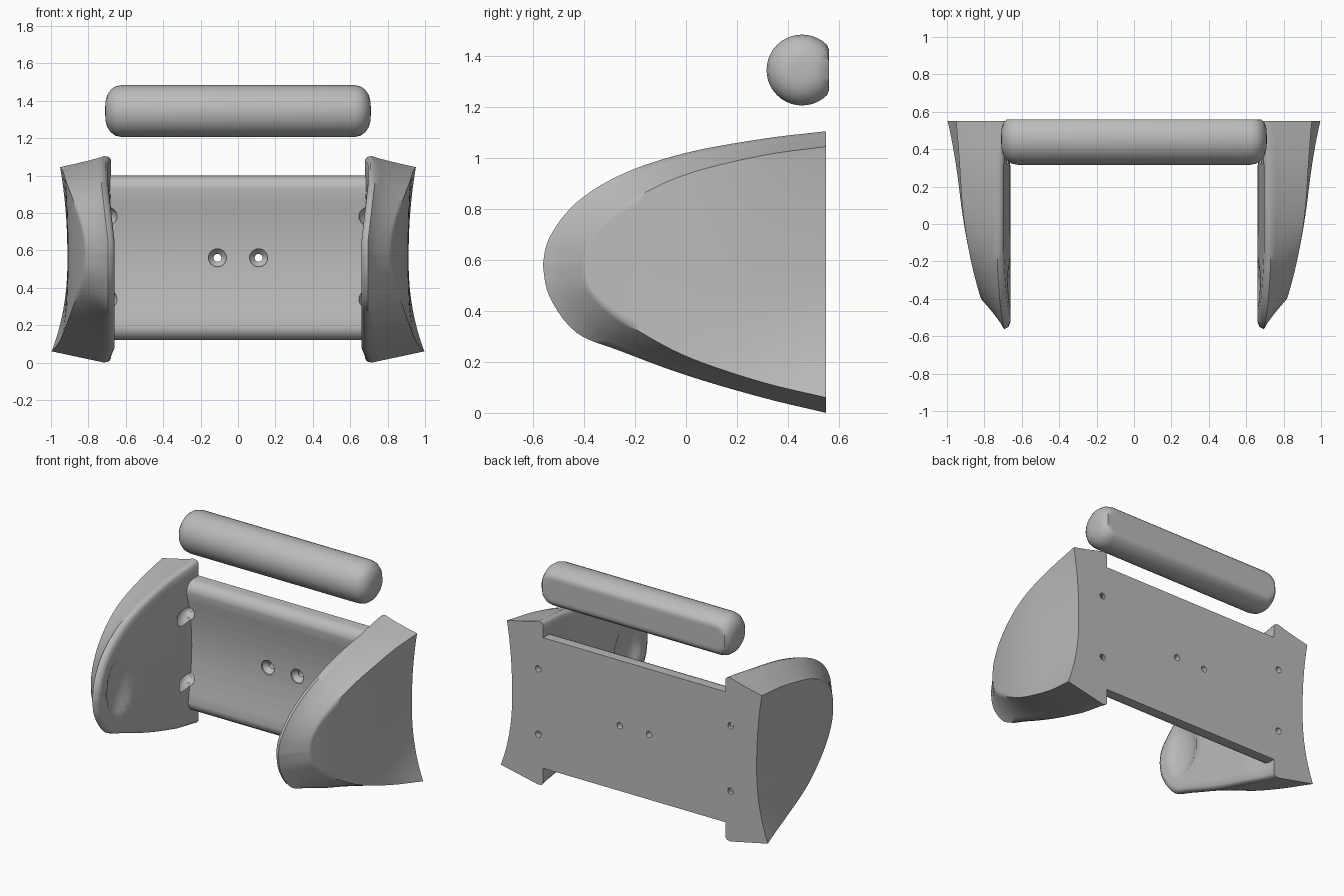
import bpy, bmesh, math
from mathutils import Vector

cube = bpy.data.objects.get("Cube")
if cube:
    bpy.data.objects.remove(cube)

BACK = 0.55
grey = bpy.data.materials.new("light_grey")
grey.use_nodes = True
grey.diffuse_color = (0.5, 0.5, 0.5, 1)
grey.node_tree.nodes["Principled BSDF"].inputs["Base Color"].default_value = (0.5, 0.5, 0.5, 1)


def loft(name, loops, cap_end=True):
    """Join equal closed loops of points into one solid."""
    bm = bmesh.new()
    rings = [[bm.verts.new(p) for p in loop] for loop in loops]
    n = len(rings[0])
    for a, b in zip(rings, rings[1:]):
        for k in range(n):
            m = (k + 1) % n
            bm.faces.new((a[k], a[m], b[m], b[k]))
    bm.faces.new(rings[0])
    if cap_end:
        bm.faces.new(rings[-1])
    bmesh.ops.remove_doubles(bm, verts=bm.verts, dist=0.0005)
    bmesh.ops.dissolve_degenerate(bm, edges=bm.edges, dist=0.0005)
    bmesh.ops.recalc_face_normals(bm, faces=bm.faces)
    mesh = bpy.data.meshes.new(name)
    bm.to_mesh(mesh)
    bm.free()
    mesh.materials.append(grey)
    ob = bpy.data.objects.new(name, mesh)
    bpy.context.scene.collection.objects.link(ob)
    return ob


def activate(ob):
    bpy.ops.object.select_all(action='DESELECT')
    ob.select_set(True)
    bpy.context.view_layer.objects.active = ob


def cut(ob, cutters):
    activate(ob)
    for c in cutters:
        mod = ob.modifiers.new("hole", 'BOOLEAN')
        mod.operation = 'DIFFERENCE'
        mod.solver = 'EXACT'
        mod.object = c
        bpy.ops.object.modifier_apply(modifier=mod.name)


def smooth(ob, angle=40):
    activate(ob)
    bpy.ops.object.shade_smooth_by_angle(angle=math.radians(angle))


def spline(pts, steps=5):
    """Smooth curve through the given points."""
    pts = [Vector(p) for p in pts]
    ext = [2 * pts[0] - pts[1]] + pts + [pts[-1]]
    out = []
    for i in range(1, len(ext) - 2):
        a, b, c, d = ext[i - 1:i + 3]
        for s in range(steps):
            t = s / steps
            out.append(0.5 * (2 * b + (c - a) * t + (2 * a - 5 * b + 4 * c - d) * t ** 2
                              + (3 * b - a - 3 * c + d) * t ** 3))
    return out + [pts[-1]]


def clamp(v):
    return max(0, min(1, v))


# Arm outlines in (y, z), from the wall to the tip
rim_top = spline([(BACK, 1.105), (0.3, 1.075), (0, 1.02), (-0.25, 0.937),
                  (-0.43, 0.825), (-0.535, 0.69), (-0.562, 0.58)])
rim_low = spline([(BACK, 0), (0.3, 0.06), (0, 0.148), (-0.25, 0.24),
                  (-0.43, 0.315), (-0.535, 0.455), (-0.562, 0.58)])
face_top = spline([(BACK, 1.045), (0.3, 1.01), (0.03, 0.945), (-0.15, 0.87),
                   (-0.3, 0.77), (-0.38, 0.67), (-0.4, 0.58)])
face_low = spline([(BACK, 0.06), (0.3, 0.12), (0.03, 0.21), (-0.15, 0.3),
                   (-0.3, 0.4), (-0.38, 0.49), (-0.4, 0.58)])


def outer_x(y, z):
    # bulging face that flares out towards the wall corners
    base = 0.912 - 0.1 * clamp((0.2 - y) / 0.62) ** 2
    h = (z - 0.55) / 0.5
    flare = (0.088 if h < 0 else 0.04) * abs(h) ** 2.2
    return base + flare * clamp((y + 0.3) / 0.85) ** 1.5


def inner_x(y, z):
    # shallow oval pocket for the roller, with the wall leaning out at the top
    d = ((y + 0.32) / 0.13) ** 2 + ((z - 0.575) / 0.18) ** 2
    pocket = 0.045 * max(0, 1 - d) ** 0.6
    lean = 0.035 * clamp((z - 0.65) / 0.3) * clamp((0.5 - y) / 0.2)
    return 0.66 + pocket + lean + 0.02 * clamp((y - 0.3) / 0.2)


def arm_loop(pt, pl, ft, fl, cells=18):
    centre = Vector((BACK, 0.56))
    it, il = pt.lerp(centre, 0.035), pl.lerp(centre, 0.035)

    def edge(p, f):
        x0, x1 = inner_x(*p), outer_x(*f)
        pts = [(x0 + 0.011, p.lerp(centre, 0.01)), (x0 + 0.035, p)]
        bend = 1.15 - 0.3 * clamp((p.y + 0.3) / 0.6)
        for t in (0.15, 0.35, 0.55, 0.75, 0.9):
            pts.append((x0 + 0.035 + (x1 - x0 - 0.035) * t, p.lerp(f, t ** bend)))
        return [(x, q[0], q[1]) for x, q in pts]

    loop = [(inner_x(*q), *q) for q in (il.lerp(it, k / cells) for k in range(cells + 1))]
    loop += edge(pt, ft)
    loop += [(outer_x(*q), *q) for q in (ft.lerp(fl, k / cells) for k in range(cells + 1))]
    return loop + edge(pl, fl)[::-1]


arm_loops = [arm_loop(*v) for v in zip(rim_top, rim_low, face_top, face_low)]


# Back plate: rounded front edges and a hollow front
def plate_section(x):
    pts = [(x, BACK, 0.12), (x, 0.5, 0.12)]
    for k in range(1, 7):
        a = k / 6 * math.pi / 2
        pts.append((x, 0.5 - 0.07 * math.sin(a), 0.19 - 0.07 * math.cos(a)))
    for k in range(1, 12):
        u = k / 12
        pts.append((x, 0.43 + 0.045 * math.sin(u * math.pi), 0.19 + 0.74 * u))
    for k in range(7):
        a = k / 6 * math.pi / 2
        pts.append((x, 0.5 - 0.07 * math.cos(a), 0.93 + 0.07 * math.sin(a)))
    return pts + [(x, BACK, 1.0)]


plate = loft("back_plate", [plate_section(x) for x in (-0.72, 0.72)])


# Countersunk screw holes; the corner ones lean outwards
def screw_cutter(x, z, front, lean=0):
    rings = []
    for y, r in ((0.6, 0.021), (0.515, 0.021), (0.505, 0.03), (0.485, 0.048),
                 (front + 0.03, 0.048), (front, 0.03)):
        cx = x + lean * (y - 0.42)
        rings.append([(cx + r * math.cos(a * math.pi / 12), y, z + r * math.sin(a * math.pi / 12))
                      for a in range(24)])
    c = loft("screw_cutter", rings)
    c.hide_render = True
    return c


corner = {s: [screw_cutter(s * 0.685, z, 0.32, s * 0.25) for z in (0.34, 0.78)] for s in (-1, 1)}
middle = [screw_cutter(x, 0.56, 0.35) for x in (-0.11, 0.11)]
cut(plate, middle + corner[-1] + corner[1])
smooth(plate)

# Mirrored side arms
for side, name in ((1, "left_arm"), (-1, "right_arm")):
    arm = loft(name, [[(side * x, y, z) for x, y, z in lp] for lp in arm_loops], cap_end=False)
    cut(arm, corner[side])
    smooth(arm, 50)

for c in middle + corner[-1] + corner[1]:
    bpy.data.objects.remove(c)

# Loose roller bar with rounded ends and a flat back
half = [(0.71, 0.02), (0.709, 0.05), (0.70, 0.085), (0.68, 0.114), (0.655, 0.132), (0.62, 0.139)]
stations = [(-x, r) for x, r in half] + [(x, r) for x, r in half[::-1]]
bar = loft("roller_bar", [
    [(x, min(0.56, 0.455 + r * math.cos(a * math.pi / 20)), 1.345 + r * math.sin(a * math.pi / 20))
     for a in range(40)] for x, r in stations])
smooth(bar)
